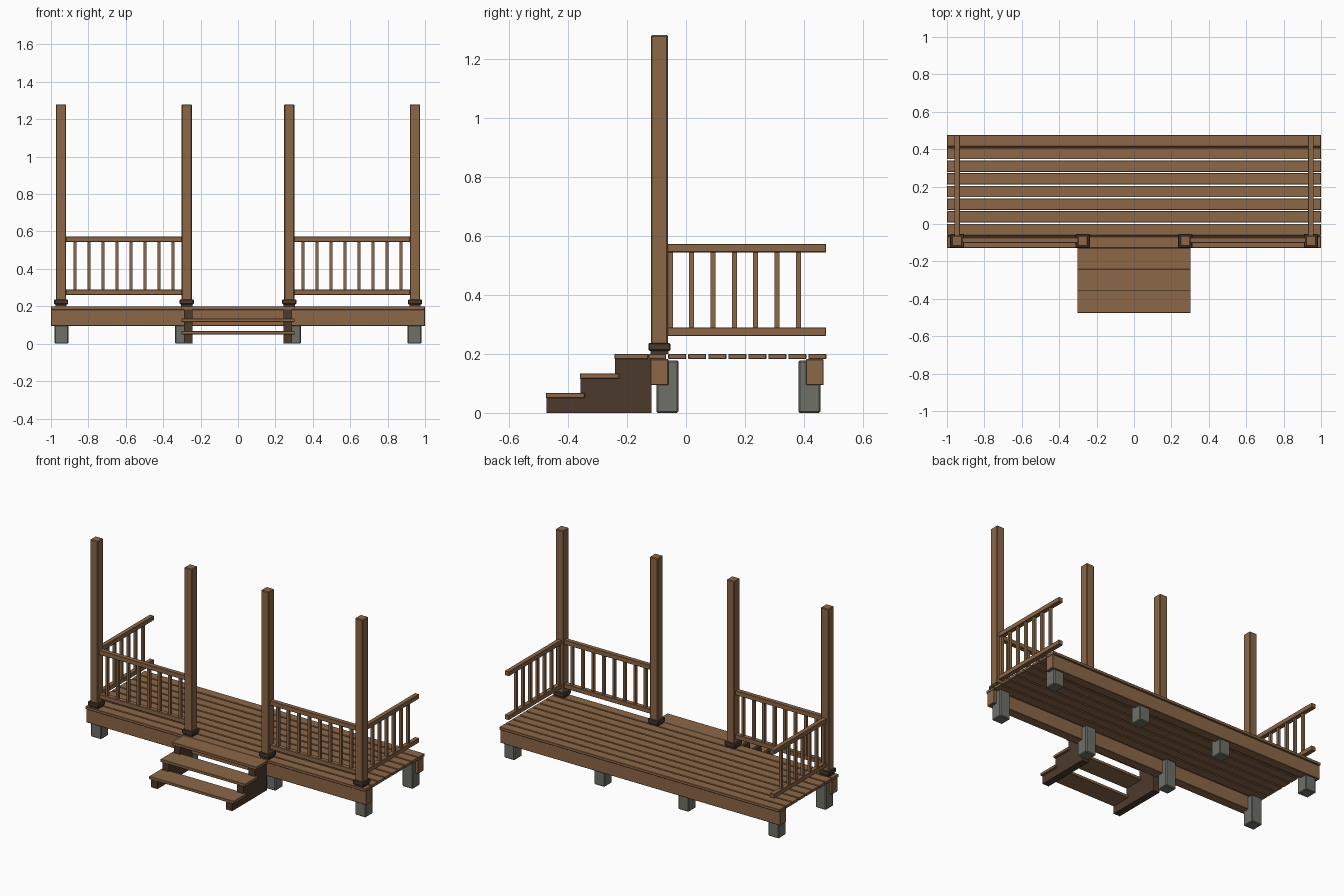
import bpy, bmesh

if "Cube" in bpy.data.objects:
    bpy.data.objects.remove(bpy.data.objects["Cube"])

def material(name, rgb):
    m = bpy.data.materials.new(name)
    m.diffuse_color = (*rgb, 1)
    m.use_nodes = True
    m.node_tree.nodes["Principled BSDF"].inputs["Base Color"].default_value = m.diffuse_color
    return m

WOOD = material("brown wood", (0.26, 0.135, 0.064))
DARK = material("dark wood", (0.072, 0.042, 0.025))
STONE = material("grey concrete", (0.16, 0.16, 0.14))

def finish(name, bm, mat):
    bmesh.ops.recalc_face_normals(bm, faces=bm.faces)
    me = bpy.data.meshes.new(name)
    bm.to_mesh(me)
    bm.free()
    me.materials.append(mat)
    ob = bpy.data.objects.new(name, me)
    bpy.context.collection.objects.link(ob)
    return ob

def box(name, x, y, z, mat, bevel=0.0):
    """Box from (min, max) pairs along each axis."""
    bm = bmesh.new()
    bmesh.ops.create_cube(bm, size=1)
    for v in bm.verts:
        for i, (lo, hi) in enumerate((x, y, z)):
            v.co[i] = lo if v.co[i] < 0 else hi
    if bevel:
        bmesh.ops.bevel(bm, geom=bm.edges[:], offset=bevel, segments=1, affect='EDGES')
    return finish(name, bm, mat)

def around(c, width):
    return (c - width / 2, c + width / 2)

# Deck planks
for i in range(9):
    y = -0.128 + i * 0.0678
    box("deck_plank", (-1, 1), (y, y + 0.061), (0.182, 0.2), WOOD, 0.002)

# Rim beams under front and back edges
box("front_beam", (-1, 1), (-0.12, -0.06), (0.094, 0.182), WOOD, 0.002)
box("back_beam", (-1, 1), (0.407, 0.466), (0.094, 0.182), WOOD, 0.002)

# Concrete piers
for x in (-0.943, -0.3, 0.3, 0.943):
    for y in (-0.063, 0.418):
        box("pier", around(x, 0.075), around(y, 0.075), (0, 0.178), STONE, 0.005)

# Posts with dark collars
for x in (-0.946, -0.274, 0.274, 0.946):
    box("post", around(x, 0.055), around(-0.09, 0.057), (0.2, 1.28), WOOD, 0.004)
    box("post_foot", around(x, 0.06), around(-0.09, 0.062), (0.2, 0.213), DARK)
    box("post_collar", around(x, 0.075), around(-0.09, 0.075), (0.21, 0.237), DARK, 0.004)

RAILS = {"bottom_rail": (0.261, 0.29), "top_rail": (0.544, 0.573)}
for s in (-1, 1):
    # Front railing
    for name, z in RAILS.items():
        box("front_" + name, sorted((s * 0.301, s * 0.92)), around(-0.087, 0.03), z, WOOD, 0.002)
    for i in range(8):
        box("front_baluster", around(s * (0.348 + i * 0.0748), 0.017), around(-0.087, 0.017),
            (0.288, 0.546), WOOD)
    # Side railing
    for name, z in RAILS.items():
        box("side_" + name, around(s * 0.946, 0.03), (-0.063, 0.475), z, WOOD, 0.002)
    for i in range(7):
        box("side_baluster", around(s * 0.946, 0.017), around(-0.053 + i * 0.0723, 0.017),
            (0.288, 0.546), WOOD)
    # Stepped stair stringer
    profile = [(-0.472, 0), (-0.472, 0.05), (-0.357, 0.05), (-0.357, 0.116),
               (-0.241, 0.116), (-0.241, 0.182), (-0.117, 0.182), (-0.117, 0)]
    bm = bmesh.new()
    face = bm.faces.new([bm.verts.new((s * 0.244, y, z)) for y, z in profile])
    ext = bmesh.ops.extrude_face_region(bm, geom=[face])
    bmesh.ops.translate(bm, vec=(s * 0.045, 0, 0),
                        verts=[g for g in ext["geom"] if isinstance(g, bmesh.types.BMVert)])
    finish("stair_stringer", bm, DARK)

# Stair treads
for i in range(3):
    y, z = -0.475 + i * 0.116, 0.05 + i * 0.066
    box("stair_tread", (-0.303, 0.303), (y, min(y + 0.132, -0.128)), (z, z + 0.018), WOOD, 0.002)
